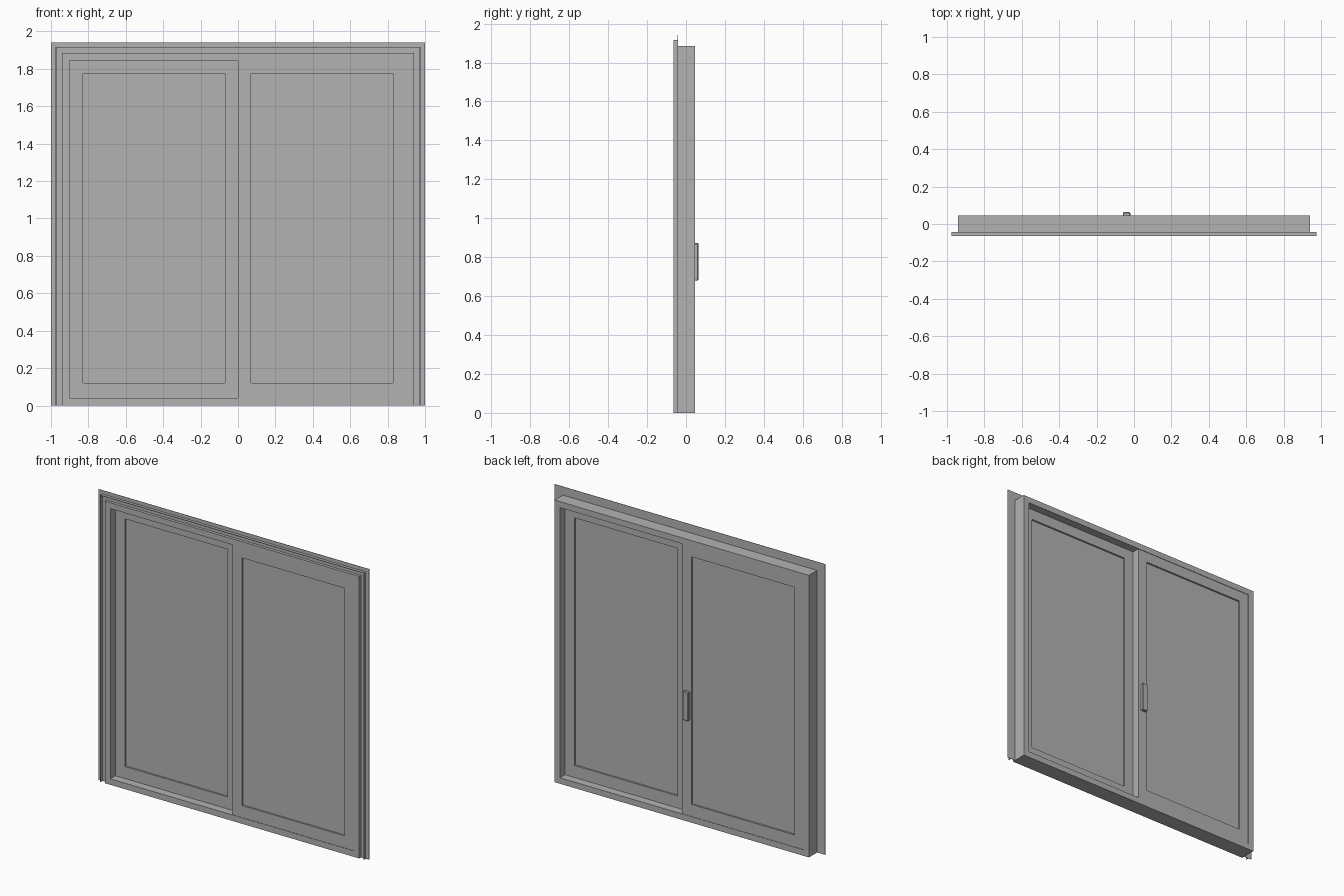
import bpy
import bmesh

cube = bpy.data.objects.get("Cube")
if cube:
    bpy.data.objects.remove(cube, do_unlink=True)

grey = bpy.data.materials.new("plain_grey")
grey.use_nodes = True
colour = (0.45, 0.45, 0.45, 1)
grey.diffuse_color = colour
grey.node_tree.nodes["Principled BSDF"].inputs["Base Color"].default_value = colour


def finish(name, bm, y0, y1):
    """Extrude flat faces lying at y0 back to y1 and link the object."""
    grown = bmesh.ops.extrude_face_region(bm, geom=bm.faces[:], use_keep_orig=True)
    moved = [g for g in grown["geom"] if isinstance(g, bmesh.types.BMVert)]
    bmesh.ops.translate(bm, verts=moved, vec=(0, y1 - y0, 0))
    bmesh.ops.recalc_face_normals(bm, faces=bm.faces[:])
    mesh = bpy.data.meshes.new(name)
    bm.to_mesh(mesh)
    bm.free()
    mesh.materials.append(grey)
    obj = bpy.data.objects.new(name, mesh)
    bpy.context.collection.objects.link(obj)
    return obj


def corners(bm, rect, y):
    x0, x1, z0, z1 = rect
    return [bm.verts.new((x, y, z)) for x, z in ((x0, z0), (x0, z1), (x1, z1), (x1, z0))]


def slab(name, rect, y0, y1):
    bm = bmesh.new()
    bm.faces.new(corners(bm, rect, y0))
    return finish(name, bm, y0, y1)


def border(name, outer, inner, y0, y1, sides=4):
    """Mitred surround; three sides leave the bottom open."""
    bm = bmesh.new()
    a, b = corners(bm, outer, y0), corners(bm, inner, y0)
    for i in range(sides):
        j = (i + 1) % 4
        bm.faces.new((a[i], a[j], b[j], b[i]))
    return finish(name, bm, y0, y1)


FRONT, FIN, BACK = -0.063, -0.042, 0.045

# Main frame, with the thin mounting fin and raised trim lip around it
border("main_frame", (-0.94, 0.94, 0, 1.885), (-0.9, 0.9, 0.04, 1.845), FRONT, BACK)
border("mounting_fin", (-1, 1, 0, 1.942), (-0.94, 0.94, 0, 1.885), FIN - 0.002, FIN, 3)
border("trim_lip", (-0.975, 0.975, 0, 1.917), (-0.971, 0.971, 0, 1.913), FRONT, FIN, 3)

# Fixed panel sits at the front, sliding panel at the back
for name, x0, x1, y0, y1 in (("fixed_panel", 0, 0.9, FRONT + 0.003, -0.009),
                             ("sliding_panel", -0.9, 0, -0.009, BACK - 0.003)):
    glass = (x0 + 0.07, x1 - 0.07, 0.12, 1.775)
    border(name + "_sash", (x0, x1, 0.04, 1.845), glass, y0, y1)
    slab(name + "_glass", glass, y0 + 0.012, y1 - 0.012)

# Pull handle on the sliding panel's meeting stile
handle = slab("pull_handle", (-0.06, -0.02, 0.68, 0.872), BACK - 0.004, 0.063)
bevel = handle.modifiers.new("soft_edges", "BEVEL")
bevel.width = 0.003
bevel.segments = 1
